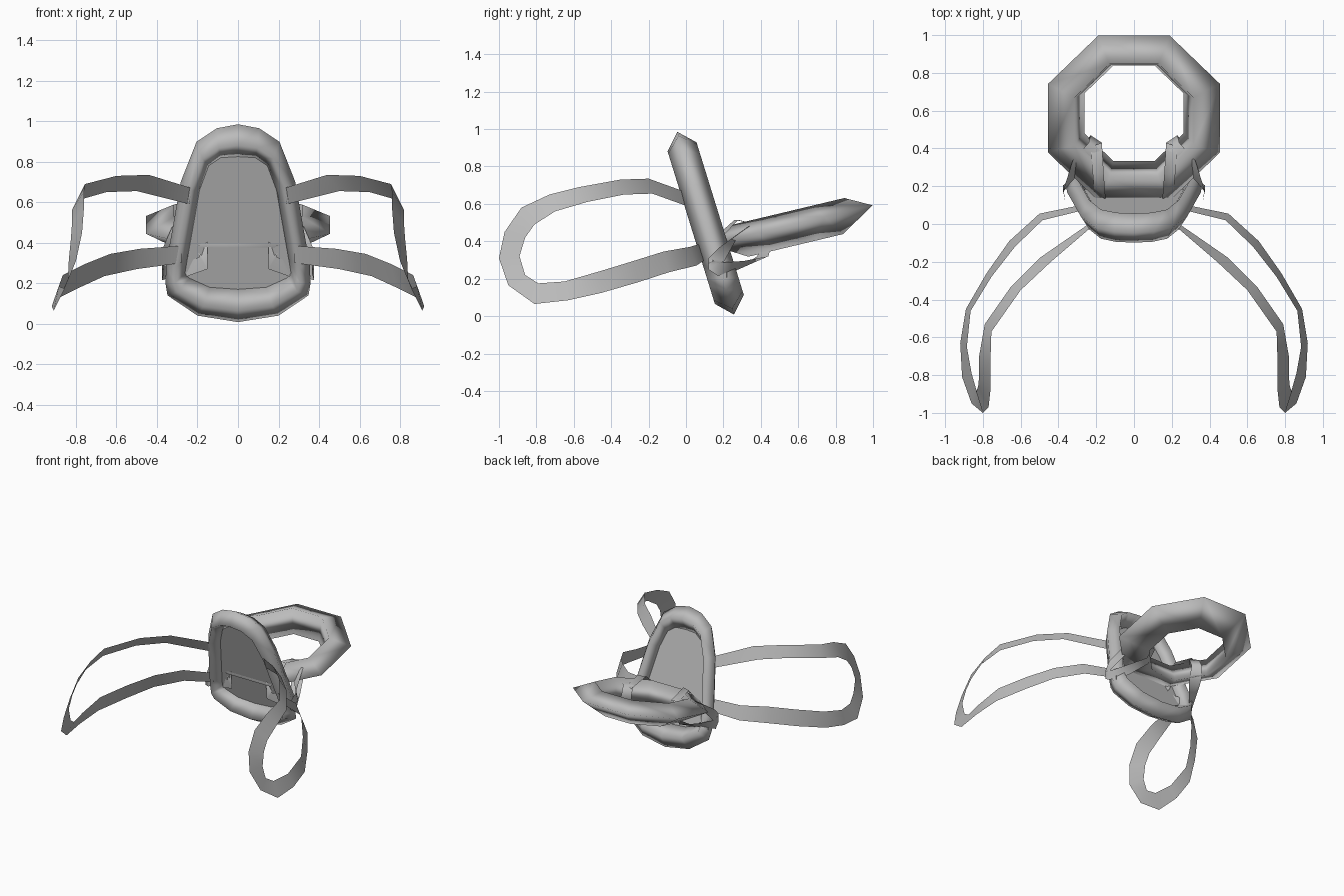
import bpy, math
from mathutils import Vector

if "Cube" in bpy.data.objects:
    bpy.data.objects.remove(bpy.data.objects["Cube"])

grey = bpy.data.materials.new("soft_grey")
grey.diffuse_color = (0.5, 0.5, 0.5, 1)
grey.use_nodes = True
grey.node_tree.nodes["Principled BSDF"].inputs["Base Color"].default_value = grey.diffuse_color


def make(name, verts, faces, smooth=True):
    me = bpy.data.meshes.new(name)
    me.from_pydata([tuple(v) for v in verts], [], faces)
    me.materials.append(grey)
    for p in me.polygons:
        p.use_smooth = smooth
    ob = bpy.data.objects.new(name, me)
    bpy.context.collection.objects.link(ob)
    return ob


def grid_faces(rows, cols, close_rows, close_cols):
    return [(i * cols + j, (i + 1) % rows * cols + j,
             (i + 1) % rows * cols + (j + 1) % cols, i * cols + (j + 1) % cols)
            for i in range(rows if close_rows else rows - 1)
            for j in range(cols if close_cols else cols - 1)]


# Leaning back frame: outer and inner outline as (x, z) seen from the front
UP = Vector((0, -0.31, 1))
BACK = Vector((0, 0.955, 0.296))
FRAME_MID = Vector((0, 0.106, 0.495))


def frame_point(x, z, h):
    return FRAME_MID + Vector((x, 0, 0)) + UP * (z - .495) + BACK * h


half = [((0, .985), (0, .825)), ((.105, .965), (.085, .82)),
        ((.205, .898), (.145, .78)), ((.283, .70), (.19, .66)),
        ((.355, .29), (.25, .32)), ((.358, .20), (.262, .25)),
        ((.348, .14), (.24, .225)), ((.20, .04), (.14, .18)),
        ((0, .008), (0, .17))]
outline = half + [((-a[0], a[1]), (-b[0], b[1])) for a, b in reversed(half[1:-1])]
verts, mids = [], []
for o, i in outline:
    m = ((o[0] + i[0]) / 2, (o[1] + i[1]) / 2)
    mids.append(m)
    verts += [frame_point(*o, 0), frame_point(*m, .081),
              frame_point(*i, 0), frame_point(*m, -.081)]
make("back_frame", verts, grid_faces(len(outline), 4, True, True))

# Flat panel filling the frame
make("back_panel", [frame_point(x, z, 0) for x, z in mids],
     [tuple(range(len(mids)))], False)

# Octagonal ring sticking out behind, with a tilted three-sided section
OUT = Vector((0, .973, .232))
TOP = Vector((0, -.232, .973))
RING_MID = Vector((0, .56, .488))
verts = []
for k in range(8):
    a = math.pi / 8 + k * math.pi / 4
    for apothem, h in ((.45, 0), (.312, .073), (.26, -.113)):
        r = apothem / math.cos(math.pi / 8)
        verts.append(RING_MID + Vector((1.012 * r * math.sin(a), 0, 0))
                     + OUT * r * math.cos(a) + TOP * h)
make("rear_ring", verts, grid_faces(8, 3, True, True))

# Shoulder straps: flat ribbons given by outer and inner edge points
strap = [
    ((.23, -.02, .67), (.24, .00, .59)), ((.44, -.20, .735), (.50, -.18, .655)),
    ((.60, -.35, .73), (.65, -.33, .65)), ((.755, -.57, .69), (.79, -.53, .61)),
    ((.76, -.73, .65), (.82, -.70, .56)), ((.76, -.88, .58), (.82, -.81, .49)),
    ((.77, -.97, .45), (.825, -.86, .42)), ((.80, -1.0, .31), (.835, -.89, .32)),
    ((.86, -.95, .165), (.84, -.86, .22)), ((.91, -.81, .065), (.86, -.79, .175)),
    ((.92, -.63, .085), (.885, -.65, .185)), ((.89, -.45, .125), (.865, -.46, .24)),
    ((.78, -.26, .18), (.755, -.28, .295)), ((.66, -.09, .235), (.63, -.12, .345)),
    ((.50, .055, .27), (.485, .02, .37)), ((.28, .10, .30), (.28, .07, .385))]

# Tie ribbons lashing the ring to the frame, centre and half width
outer_tie = [
    ((.365, .12, .28), (.00, .00, .03)), ((.375, .19, .33), (.00, -.015, .035)),
    ((.30, .31, .46), (.025, .025, .02)), ((.21, .41, .49), (.03, .02, .00)),
    ((.20, .45, .42), (.03, .02, .00)), ((.22, .41, .32), (.03, .03, .00)),
    ((.30, .29, .27), (.02, .02, .025)), ((.375, .17, .25), (.00, .00, .035))]
inner_tie = [
    ((.20, .42, .48), (.03, -.01, .00)), ((.19, .27, .515), (.03, .01, .00)),
    ((.18, .15, .40), (.03, .02, .00)), ((.17, .14, .30), (.02, .00, .03)),
    ((.25, .18, .27), (.00, .00, .035)), ((.35, .22, .24), (.00, .00, .035))]

for side, sx in (("right", 1), ("left", -1)):
    def flip(v):
        return Vector((v[0] * sx, v[1], v[2]))
    make(side + "_shoulder_strap", [flip(v) for pair in strap for v in pair],
         grid_faces(len(strap), 2, False, False))
    for name, tie, loop in (("outer_tie", outer_tie, True), ("inner_tie", inner_tie, False)):
        verts = []
        for c, w in tie:
            verts += [flip(Vector(c) + Vector(w)), flip(Vector(c) - Vector(w))]
        make(side + "_" + name, verts, grid_faces(len(tie), 2, loop, False))
